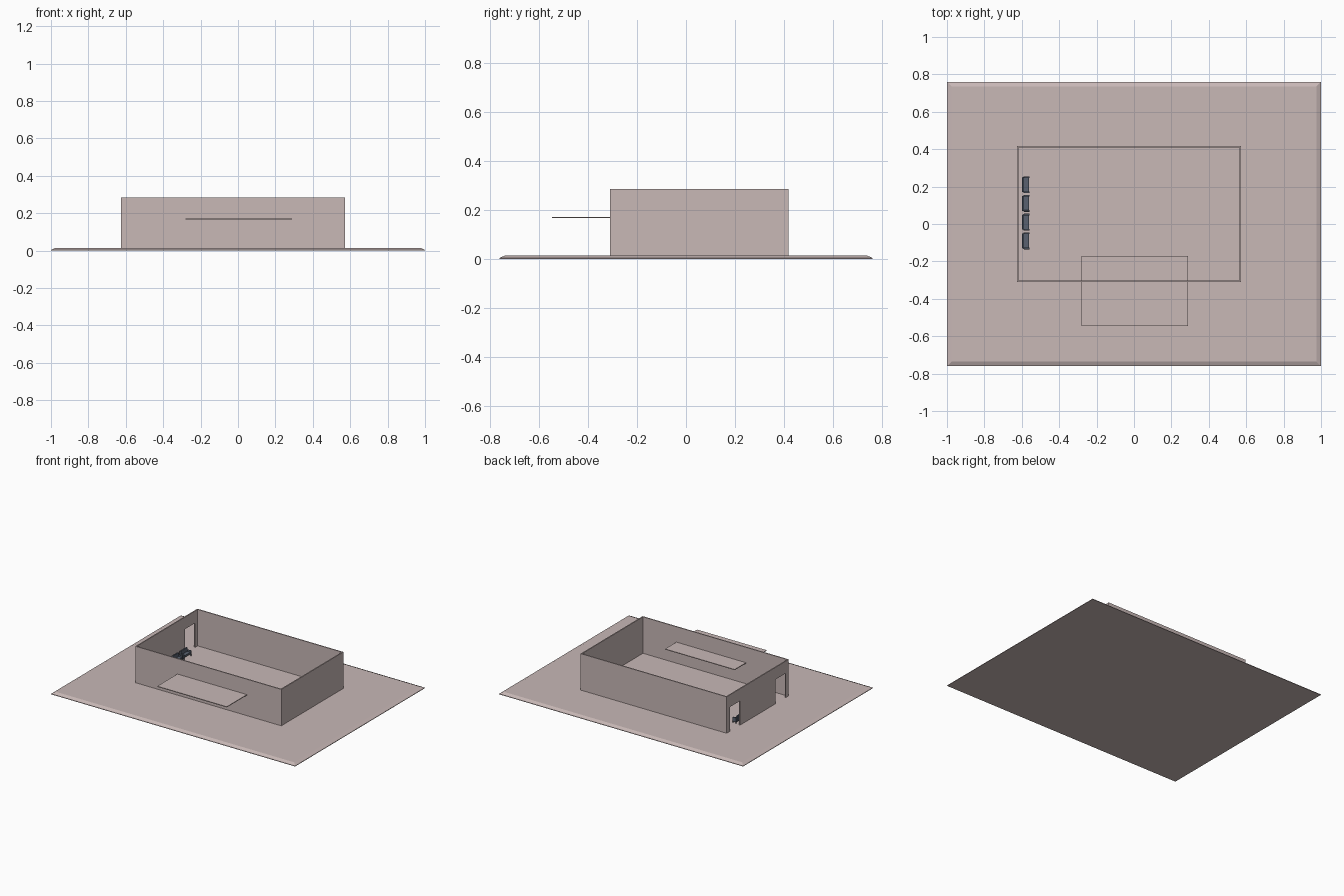
import bpy
from mathutils import Vector

if "Cube" in bpy.data.objects:
    bpy.data.objects.remove(bpy.data.objects["Cube"])


def material(name, color):
    m = bpy.data.materials.new(name)
    m.diffuse_color = (*color, 1)
    m.use_nodes = True
    m.node_tree.nodes["Principled BSDF"].inputs["Base Color"].default_value = m.diffuse_color
    return m


PLASTER = material("pale_plaster", (0.58, 0.48, 0.47))
SLATE = material("dark_slate", (0.10, 0.12, 0.16))


def make_object(name, verts, faces, mat):
    me = bpy.data.meshes.new(name)
    me.from_pydata(verts, [], faces)
    me.update()
    ob = bpy.data.objects.new(name, me)
    bpy.context.collection.objects.link(ob)
    me.materials.append(mat)
    return ob


def prism(name, outline, offset, mat):
    """Extrude a closed 3D outline along offset (outline counter-clockwise about it)."""
    n = len(outline)
    low = [Vector(p) for p in outline]
    high = [p + Vector(offset) for p in low]
    faces = [tuple(reversed(range(n))), tuple(range(n, 2 * n))]
    faces += [(i, (i + 1) % n, n + (i + 1) % n, n + i) for i in range(n)]
    return make_object(name, low + high, faces, mat)


def box(name, x0, x1, y0, y1, z0, z1, mat, bevel=0):
    ob = prism(name, [(x0, y0, z0), (x1, y0, z0), (x1, y1, z0), (x0, y1, z0)],
               (0, 0, z1 - z0), mat)
    if bevel:
        b = ob.modifiers.new("soft_edges", "BEVEL")
        b.width = bevel
        b.segments = 2
    return ob


# Ground slab with sloped rim
rings = [(0, 0), (0, 0.004), (0.025, 0.015)]
verts = [(sx * (1 - i), sy * (0.76 - i), z) for i, z in rings
         for sx, sy in ((-1, -1), (1, -1), (1, 1), (-1, 1))]
faces = [(3, 2, 1, 0), (8, 9, 10, 11)]
faces += [(r + k, r + (k + 1) % 4, r + 4 + (k + 1) % 4, r + 4 + k)
          for r in (0, 4) for k in range(4)]
make_object("ground_slab", verts, faces, PLASTER)

# Front, right and back walls in one U-shaped run
X0, X1, Y0, Y1, H, T = -0.625, 0.572, -0.31, 0.417, 0.285, 0.008
u_plan = [(X0, Y0), (X1, Y0), (X1, Y1), (X0, Y1),
          (X0, Y1 - T), (X1 - T, Y1 - T), (X1 - T, Y0 + T), (X0, Y0 + T)]
prism("outer_walls", [(x, y, 0) for x, y in u_plan], (0, 0, H), PLASTER)

# Left wall with two doorways
a, b, door_h = Y0 + T, Y1 - T, 0.195
left_profile = [(a, 0)]
for d0, d1 in ((-0.275, -0.155), (0.26, 0.38)):
    left_profile += [(d0, 0), (d0, door_h), (d1, door_h), (d1, 0)]
left_profile += [(b, 0), (b, H), (a, H)]
prism("doorway_wall", [(X0, y, z) for y, z in left_profile], (T, 0, 0), PLASTER)

# Counter plate passing through the front wall
box("counter_plate", -0.28, 0.29, -0.545, -0.17, 0.166, 0.171, PLASTER)

# Row of small benches along the left wall
for i, yc in enumerate((0.21, 0.11, 0.01, -0.09)):
    box(f"bench_seat_{i}", -0.592, -0.562, yc - 0.038, yc + 0.038, 0.03, 0.045, SLATE, 0.002)
    box(f"bench_back_{i}", -0.598, -0.588, yc - 0.04, yc + 0.04, 0.03, 0.073, SLATE, 0.002)
    for s in (-1, 1):
        ya, yb = sorted((yc + s * 0.036, yc + s * 0.045))
        box(f"bench_arm_{i}", -0.59, -0.558, ya, yb, 0.025, 0.056, SLATE, 0.002)
        for x in (-0.588, -0.564):
            box(f"bench_leg_{i}", x, x + 0.004, ya + 0.002, yb - 0.002, 0.014, 0.027, SLATE)
